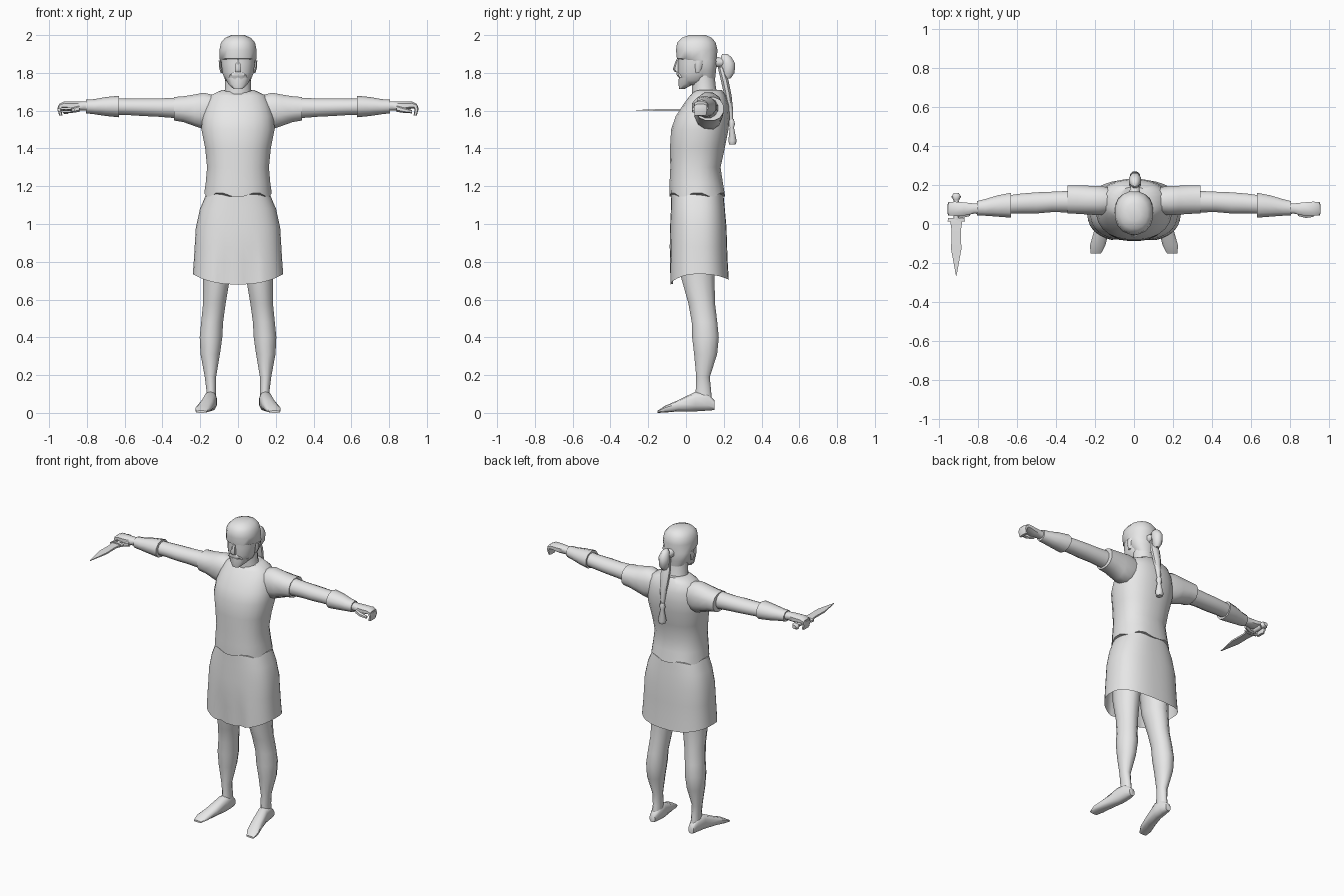
import bpy, bmesh, math
from mathutils import Vector

grey = bpy.data.materials.new("pale grey")
grey.diffuse_color = (0.8, 0.8, 0.8, 1)


def finish(name, bm, angle=50):
    bmesh.ops.recalc_face_normals(bm, faces=bm.faces)
    me = bpy.data.meshes.new(name)
    bm.to_mesh(me)
    bm.free()
    me.materials.append(grey)
    me.shade_smooth()
    me.set_sharp_from_angle(angle=math.radians(angle))
    ob = bpy.data.objects.new(name, me)
    bpy.context.collection.objects.link(ob)
    return ob


def loft(name, axis, rings, n=12, power=2.0, side=1, caps=(True, True), angle=50, tweak=None):
    """Rings are (position on axis, centre a, centre b, radius a, radius b);
    a and b are the two other axes in x, y, z order."""
    bm = bmesh.new()
    rows = []
    for i, (t, ca, cb, ra, rb) in enumerate(rings):
        row = []
        for k in range(n):
            w = 2 * math.pi * (k + 0.5) / n
            c, s = math.cos(w), math.sin(w)
            a = ca + ra * math.copysign(abs(c) ** (2 / power), c)
            b = cb + rb * math.copysign(abs(s) ** (2 / power), s)
            p = {"x": (t, a, b), "y": (a, t, b), "z": (a, b, t)}[axis]
            p = Vector(p)
            if tweak:
                p = tweak(p, i, w)
            p.x *= side
            row.append(bm.verts.new(p))
        rows.append(row)
    for r, q in zip(rows, rows[1:]):
        for k in range(n):
            bm.faces.new((r[k], r[(k + 1) % n], q[(k + 1) % n], q[k]))
    if caps[0]:
        bm.faces.new(rows[0])
    if caps[1]:
        bm.faces.new(rows[-1])
    return finish(name, bm, angle)


# Vest with a scalloped lower edge and a dipped collar
def vest_shape(p, i, w):
    if i == 0:
        p.z += 0.012 * math.cos(6 * w)
    if i >= 8 and p.y < 0.08:
        p.z -= 0.03 * max(0, 1 - abs(p.x) / 0.08)
    return p


loft("vest", "z", [
    (1.155, 0, 0.06, 0.18, 0.148), (1.22, 0, 0.054, 0.172, 0.142),
    (1.30, 0, 0.05, 0.165, 0.134), (1.40, 0, 0.06, 0.175, 0.146),
    (1.50, 0, 0.073, 0.195, 0.153), (1.57, 0, 0.088, 0.19, 0.144),
    (1.63, 0, 0.105, 0.172, 0.122), (1.68, 0, 0.115, 0.148, 0.095),
    (1.71, 0, 0.11, 0.085, 0.08)], n=24, power=2.3, tweak=vest_shape)


# Skirt, folded at the front, with a curved open hem
def skirt_shape(p, i, w):
    front = max(0.0, -math.sin(w))
    drop = (0, 0, 0, 0.15, 0.6, 1)[i]
    if i == 5:
        p.z -= 0.055 * front ** 2 + 0.03 * max(0, math.sin(w)) ** 2
    fold = math.exp(-((abs(p.x) - 0.06) / 0.028) ** 2) * front
    p.y += 0.03 * fold * drop
    return p


loft("skirt", "z", [
    (1.16, 0, 0.06, 0.168, 0.138), (1.08, 0, 0.063, 0.202, 0.143),
    (0.98, 0, 0.065, 0.224, 0.15), (0.88, 0, 0.065, 0.23, 0.153),
    (0.80, 0, 0.065, 0.235, 0.156), (0.735, 0, 0.067, 0.24, 0.16)],
    n=40, power=2.5, caps=(True, False), tweak=skirt_shape)

for s, tag in ((-1, "right"), (1, "left")):
    # Legs and splayed feet
    loft(tag + "_leg", "z", [
        (0.95, 0.105, 0.06, 0.085, 0.105), (0.72, 0.113, 0.062, 0.074, 0.092),
        (0.58, 0.125, 0.083, 0.062, 0.073), (0.48, 0.137, 0.098, 0.06, 0.07),
        (0.40, 0.143, 0.103, 0.062, 0.073), (0.31, 0.147, 0.104, 0.053, 0.063),
        (0.19, 0.146, 0.09, 0.031, 0.037), (0.12, 0.142, 0.092, 0.026, 0.042),
        (0.05, 0.143, 0.095, 0.03, 0.045)], side=s)
    loft(tag + "_foot", "y", [
        (0.152, 0.143, 0.04, 0.02, 0.025), (0.11, 0.143, 0.06, 0.032, 0.048),
        (0.05, 0.147, 0.06, 0.035, 0.052), (-0.04, 0.167, 0.038, 0.04, 0.03),
        (-0.11, 0.186, 0.02, 0.041, 0.018), (-0.15, 0.195, 0.006, 0.028, 0.006)],
        n=10, power=2.6, side=s)
    # Short sleeves, arms and flared cuffs
    loft(tag + "_sleeve", "x", [
        (0.13, 0.12, 1.60, 0.07, 0.085), (0.18, 0.12, 1.598, 0.077, 0.1),
        (0.23, 0.122, 1.602, 0.076, 0.086), (0.29, 0.125, 1.608, 0.075, 0.07),
        (0.34, 0.126, 1.61, 0.074, 0.064)], side=s, power=2.3)
    loft(tag + "_arm", "x", [
        (0.30, 0.115, 1.614, 0.058, 0.058), (0.42, 0.113, 1.616, 0.054, 0.05),
        (0.50, 0.108, 1.618, 0.056, 0.048), (0.58, 0.105, 1.62, 0.052, 0.045),
        (0.66, 0.098, 1.622, 0.048, 0.044)], side=s)
    loft(tag + "_cuff", "x", [
        (0.63, 0.096, 1.622, 0.067, 0.057), (0.70, 0.092, 1.622, 0.057, 0.05),
        (0.76, 0.085, 1.621, 0.045, 0.04), (0.805, 0.081, 1.622, 0.038, 0.036)],
        n=10, side=s)
    # Hands with curled fingers and a thumb
    loft(tag + "_hand", "x", [
        (0.78, 0.08, 1.624, 0.03, 0.026), (0.82, 0.079, 1.625, 0.028, 0.025),
        (0.87, 0.077, 1.625, 0.036, 0.026), (0.92, 0.078, 1.63, 0.039, 0.02),
        (0.947, 0.078, 1.622, 0.034, 0.014)], n=8, power=2.5, side=s)
    loft(tag + "_fingers", "z", [
        (1.628, 0.938, 0.078, 0.016, 0.036), (1.605, 0.945, 0.077, 0.011, 0.036),
        (1.575, 0.938, 0.076, 0.009, 0.032)], n=8, power=3, side=s)
    loft(tag + "_thumb", "x", [
        (0.84, 0.055, 1.612, 0.016, 0.018), (0.88, 0.043, 1.602, 0.014, 0.014),
        (0.92, 0.045, 1.595, 0.01, 0.009)], n=6, side=s)
    # Ears
    loft(tag + "_ear", "z", [
        (1.80, 0.086, 0.062, 0.007, 0.01), (1.83, 0.094, 0.066, 0.009, 0.018),
        (1.865, 0.095, 0.07, 0.008, 0.02)], n=6, side=s)

# Neck, face and hair
loft("neck", "z", [
    (1.66, 0, 0.105, 0.085, 0.075), (1.72, 0, 0.095, 0.07, 0.066),
    (1.80, 0, 0.09, 0.07, 0.062)], n=12)
loft("face", "z", [
    (1.735, 0, 0.025, 0.04, 0.048), (1.76, 0, 0.04, 0.068, 0.075),
    (1.80, 0, 0.048, 0.084, 0.092), (1.85, 0, 0.053, 0.09, 0.096),
    (1.90, 0, 0.055, 0.092, 0.1)], n=16, power=2.2)
loft("hair", "z", [
    (1.77, 0, 0.105, 0.06, 0.05), (1.81, 0, 0.095, 0.083, 0.065),
    (1.86, 0, 0.085, 0.096, 0.08), (1.875, 0, 0.057, 0.099, 0.107),
    (1.92, 0, 0.057, 0.1, 0.112), (1.96, 0, 0.055, 0.092, 0.104),
    (1.985, 0, 0.057, 0.07, 0.082), (2.0, 0, 0.06, 0.035, 0.045)], n=16, power=2.2)

# Nose, moustache and beard
loft("nose", "z", [
    (1.805, 0, -0.045, 0.018, 0.014), (1.82, 0, -0.05, 0.019, 0.02),
    (1.87, 0, -0.04, 0.01, 0.012)], n=6)
loft("moustache", "z", [
    (1.775, 0, -0.026, 0.055, 0.014), (1.79, 0, -0.034, 0.046, 0.018),
    (1.805, 0, -0.036, 0.02, 0.014)], n=8)
loft("beard", "z", [
    (1.715, 0, -0.022, 0.025, 0.014), (1.74, 0, 0.0, 0.053, 0.04),
    (1.775, 0, 0.015, 0.072, 0.053)], n=10)

# Hair knot, hanging tail and tassel
loft("hair_knot", "z", [
    (1.77, 0.005, 0.215, 0.015, 0.022), (1.80, 0.005, 0.225, 0.03, 0.035),
    (1.85, 0.005, 0.223, 0.034, 0.04), (1.885, 0.005, 0.212, 0.024, 0.03),
    (1.90, 0.005, 0.205, 0.01, 0.014)], n=8)
loft("knot_band", "y", [
    (0.14, 0.003, 1.86, 0.035, 0.035), (0.20, 0.004, 1.855, 0.022, 0.022)], n=8)
loft("hair_tail", "z", [
    (1.83, 0.005, 0.185, 0.02, 0.018), (1.76, 0.005, 0.205, 0.033, 0.022),
    (1.68, 0.005, 0.222, 0.028, 0.021), (1.60, 0.005, 0.235, 0.018, 0.016),
    (1.54, 0.005, 0.241, 0.011, 0.009)], n=8)
loft("tail_tassel", "z", [
    (1.555, 0.005, 0.242, 0.012, 0.012), (1.53, 0.005, 0.243, 0.02, 0.018),
    (1.51, 0.005, 0.243, 0.013, 0.012), (1.44, 0.005, 0.246, 0.028, 0.024),
    (1.42, 0.005, 0.246, 0.02, 0.018)], n=8)

# Dagger held in the right hand
loft("dagger_blade", "y", [
    (0.025, -0.91, 1.604, 0.046, 0.008), (-0.03, -0.91, 1.604, 0.034, 0.008),
    (-0.13, -0.91, 1.604, 0.037, 0.007), (-0.265, -0.91, 1.602, 0.002, 0.002)],
    n=4, tweak=lambda p, i, w: Vector((p.x, p.y, p.z)), angle=15)
loft("dagger_guard", "y", [
    (0.012, -0.91, 1.604, 0.048, 0.014), (0.03, -0.91, 1.604, 0.045, 0.014)], n=8)
loft("dagger_handle", "y", [
    (0.02, -0.91, 1.604, 0.015, 0.014), (0.08, -0.91, 1.604, 0.017, 0.016),
    (0.13, -0.91, 1.604, 0.013, 0.012)], n=8)
loft("dagger_pommel", "y", [
    (0.12, -0.91, 1.604, 0.014, 0.013), (0.14, -0.91, 1.604, 0.027, 0.022),
    (0.158, -0.91, 1.604, 0.014, 0.013)], n=8)
